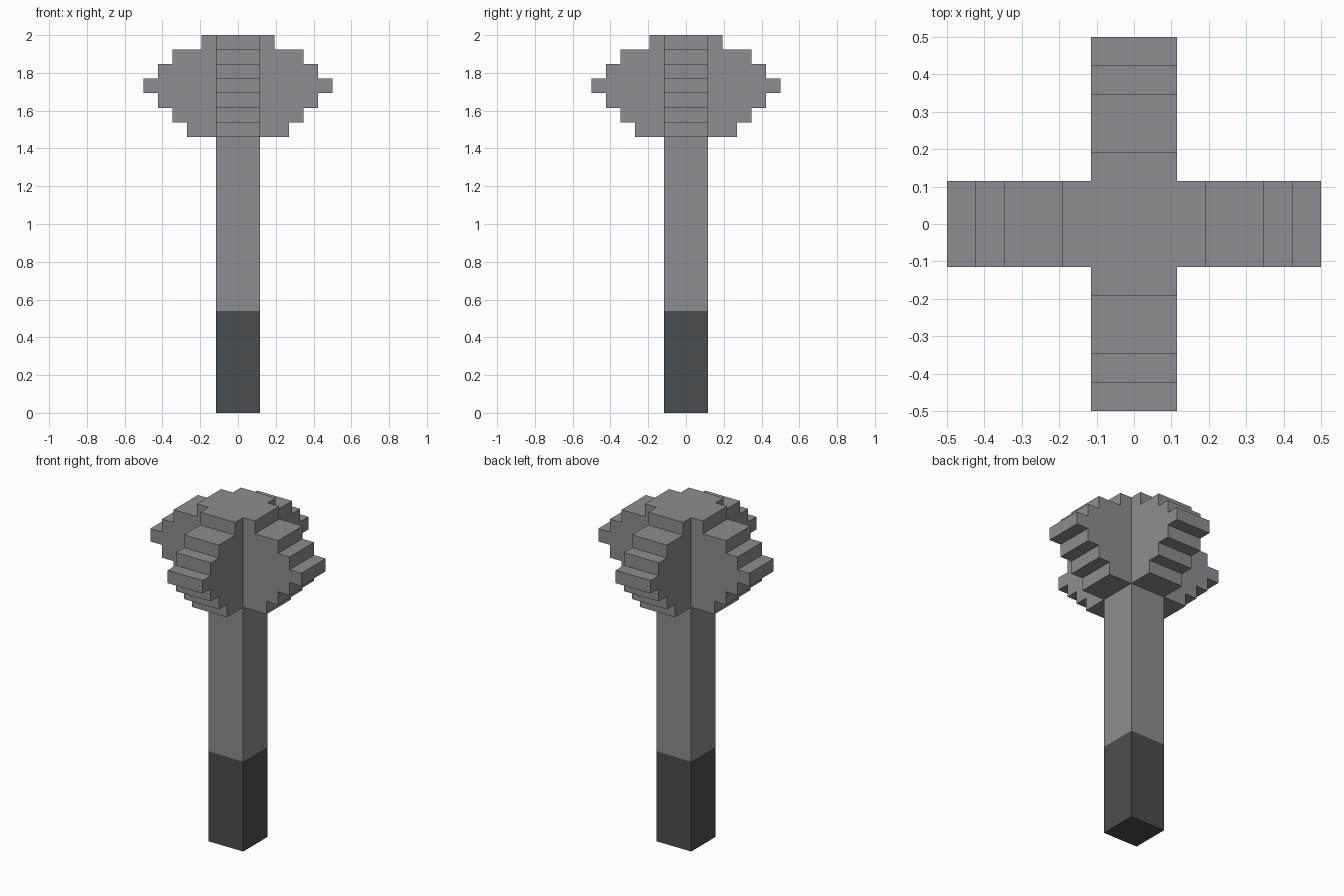
import bpy
import bmesh
from mathutils import Matrix
from math import pi

cube = bpy.data.objects.get("Cube")
if cube:
    bpy.data.objects.remove(cube, do_unlink=True)

U = 2 / 26          # one block unit; the model is 26 units tall
HALF = 1.5          # half thickness of the shaft and flanges


def material(name, srgb):
    linear = [((c / 255 + 0.055) / 1.055) ** 2.4 for c in srgb] + [1]
    mat = bpy.data.materials.new(name)
    mat.use_nodes = True
    mat.diffuse_color = linear
    mat.node_tree.nodes["Principled BSDF"].inputs["Base Color"].default_value = linear
    return mat


def finish(name, bm, mat):
    bmesh.ops.remove_doubles(bm, verts=bm.verts, dist=0.001)
    bmesh.ops.recalc_face_normals(bm, faces=bm.faces)
    bmesh.ops.scale(bm, vec=(U, U, U), verts=bm.verts)
    mesh = bpy.data.meshes.new(name)
    bm.to_mesh(mesh)
    bm.free()
    mesh.materials.append(mat)
    obj = bpy.data.objects.new(name, mesh)
    bpy.context.collection.objects.link(obj)


def post(name, z0, z1, mat):
    bm = bmesh.new()
    bmesh.ops.create_cube(bm, size=1)
    bmesh.ops.scale(bm, vec=(2 * HALF, 2 * HALF, z1 - z0), verts=bm.verts)
    bmesh.ops.translate(bm, vec=(0, 0, (z0 + z1) / 2), verts=bm.verts)
    finish(name, bm, mat)


steel = material("steel grey", (139, 141, 145))
grip = material("dark grip grey", (74, 77, 81))

# Handle
post("grip", 0, 7, grip)
post("shaft", 7, 19, steel)

# Mace head: four stepped flanges around a square core
reach = [3.5, 4.5, 5.5, 6.5, 5.5, 4.5, 2.5]     # one per layer, bottom to top
profile = [(HALF, 19)]
for i, r in enumerate(reach):
    profile += [(r, 19 + i), (r, 20 + i)]
profile.append((HALF, 26))

bm = bmesh.new()
for k in range(4):
    turn = Matrix.Rotation(k * pi / 2, 3, 'Z')
    near, far = [[bm.verts.new(turn @ Matrix.Identity(3) @ bm_co)
                  for bm_co in [Matrix.Translation((x, y, z)).translation for x, z in profile]]
                 for y in (-HALF, HALF)]
    bm.faces.new(near)
    bm.faces.new(far[::-1])
    for i in range(len(profile) - 1):           # stepped rim, open towards the core
        bm.faces.new((near[i], near[i + 1], far[i + 1], far[i]))
for z in (19, 26):                              # core caps
    bm.faces.new([bm.verts.new((x * HALF, y * HALF, z))
                  for x, y in ((-1, -1), (1, -1), (1, 1), (-1, 1))])
finish("mace_head", bm, steel)
